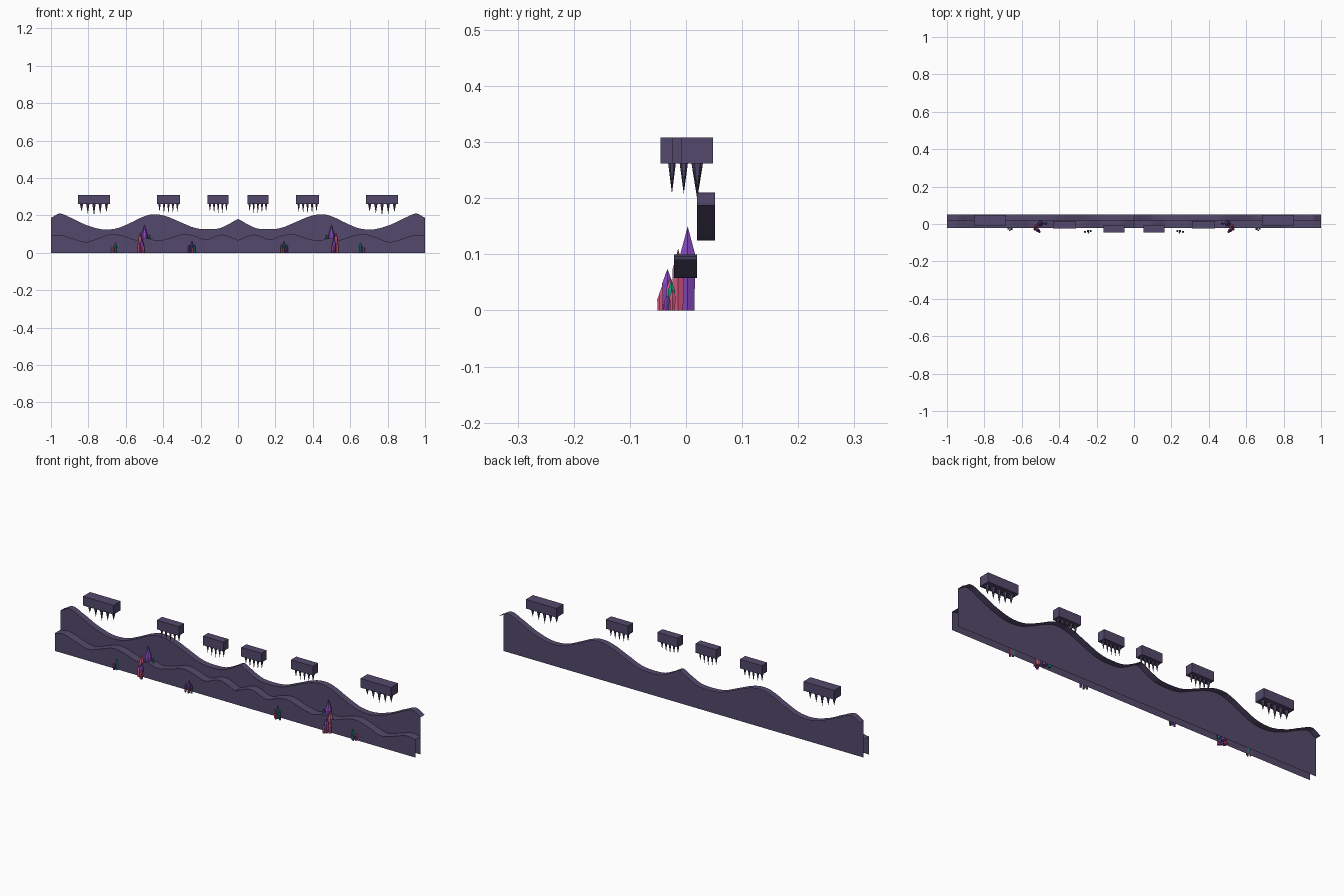
import bpy, bmesh, math
from mathutils import Vector

cube = bpy.data.objects.get("Cube")
if cube:
    bpy.data.objects.remove(cube, do_unlink=True)


def material(name, rgb):
    m = bpy.data.materials.new(name)
    m.use_nodes = True
    lin = [((c / 255 + 0.055) / 1.055) ** 2.4 for c in rgb] + [1]
    m.diffuse_color = lin
    m.node_tree.nodes["Principled BSDF"].inputs["Base Color"].default_value = lin
    return m


ROCK = material("purple rock", (84, 73, 108))
PINK = material("pink crystal", (214, 88, 128))
VIOLET = material("violet crystal", (134, 72, 190))
TEAL = material("teal crystal", (24, 150, 135))


def finish(name, bm, mat):
    mesh = bpy.data.meshes.new(name)
    bm.to_mesh(mesh)
    bm.free()
    mesh.materials.append(mat)
    ob = bpy.data.objects.new(name, mesh)
    bpy.context.collection.objects.link(ob)
    return ob


# Rock walls: a flat sheet with a ledge running back along its wavy crest
def smooth_crest(points, steps=4):
    out = []
    for i in range(len(points) - 1):
        p = [Vector(points[max(0, min(len(points) - 1, i + k))]) for k in (-1, 0, 1, 2)]
        for s in range(steps):
            t = s / steps
            z = 0.5 * (2 * p[1].y + (p[2].y - p[0].y) * t
                       + (2 * p[0].y - 5 * p[1].y + 4 * p[2].y - p[3].y) * t * t
                       + (3 * p[1].y - p[0].y - 3 * p[2].y + p[3].y) * t ** 3)
            out.append((p[1].x + (p[2].x - p[1].x) * t, z))
    return out + [points[-1]]


def rock_wall(name, half, front, back):
    crest = smooth_crest(half)
    crest = [(-x, z) for x, z in reversed(crest[1:])] + crest
    bm = bmesh.new()
    rows = [[bm.verts.new(p) for p in ((x, front, 0), (x, front, z), (x, back, z))]
            for x, z in crest]
    for a, b in zip(rows, rows[1:]):
        for k in range(2):
            bm.faces.new((a[k], b[k], b[k + 1], a[k + 1]))
    finish(name, bm, ROCK)


rock_wall("back_wall", [(0, .18), (.05, .153), (.1, .131), (.16, .126), (.23, .133),
                        (.31, .165), (.39, .197), (.45, .206), (.5, .195), (.58, .158),
                        (.65, .13), (.73, .126), (.82, .152), (.9, .19), (.955, .21),
                        (1, .187)], .02, .052)
rock_wall("front_wall", [(0, .068), (.06, .092), (.1, .095), (.17, .071), (.23, .09),
                         (.29, .1), (.36, .08), (.43, .065), (.49, .078), (.54, .068),
                         (.61, .089), (.67, .1), (.73, .084), (.81, .058), (.88, .075),
                         (.95, .096), (1, .09)], -.021, .02)


# Floating ledges with hanging stalactites
def ledge(name, x, y, width, depth, drops):
    bm = bmesh.new()
    bmesh.ops.create_cube(bm, size=1)
    bmesh.ops.scale(bm, vec=(width, depth, .046), verts=bm.verts)
    bmesh.ops.translate(bm, vec=(x, y, .285), verts=bm.verts)
    finish(name, bm, ROCK)
    bm = bmesh.new()
    for i, length in enumerate(drops):
        px = x + width * .78 * (i / (len(drops) - 1) - .5)
        made = bmesh.ops.create_cone(bm, cap_ends=True, segments=6, radius1=0,
                                     radius2=width * .06, depth=length)["verts"]
        bmesh.ops.translate(bm, vec=(px, y, .262 - length / 2), verts=made)
    finish(name + "_stalactites", bm, ROCK)


for label, s in (("left", 1), ("right", -1)):
    ledge(label + "_outer_ledge", s * .77, .02, .17, .056, (.043, .052, .064, .055, .045))
    ledge(label + "_middle_ledge", s * .372, -.004, .122, .042, (.044, .05, .054, .05, .044))
    ledge(label + "_inner_ledge", s * .106, -.025, .113, .04, (.042, .05, .054, .05, .042))


# Crystals: six-sided shafts with pointed tips
def crystal(name, x, y, r, h, mat):
    bm = bmesh.new()
    rings = [[bm.verts.new((x + rad * math.cos(k * math.pi / 3),
                            y + rad * math.sin(k * math.pi / 3), z)) for k in range(6)]
             for rad, z in ((r * .85, 0), (r, h * .65))]
    tip = bm.verts.new((x, y, h))
    bm.faces.new(rings[0][::-1])
    for k in range(6):
        n = (k + 1) % 6
        bm.faces.new((rings[0][k], rings[0][n], rings[1][n], rings[1][k]))
        bm.faces.new((rings[1][k], rings[1][n], tip))
    finish(name, bm, mat)


for label, s in (("left", 1), ("right", -1)):
    big = [(.5, .003, .016, .15, VIOLET), (.524, -.014, .012, .11, PINK),
           (.473, .002, .009, .1, TEAL), (.514, -.033, .011, .074, VIOLET),
           (.53, -.028, .008, .06, PINK), (.506, -.042, .007, .045, PINK)]
    small = [(.655, -.026, .007, .055, TEAL), (.672, -.024, .006, .038, PINK),
             (.664, -.034, .005, .028, VIOLET)]
    inner = [(.246, -.037, .007, .064, TEAL if s > 0 else VIOLET),
             (.262, -.042, .006, .045, VIOLET),
             (.232, -.037, .006, .046, PINK if s > 0 else TEAL),
             (.243, -.047, .005, .03, PINK)]
    for group, items in (("large", big), ("outer", small), ("inner", inner)):
        for i, (x, y, r, h, mat) in enumerate(items):
            crystal(f"{label}_{group}_crystal_{i + 1}", s * x, y, r, h, mat)
